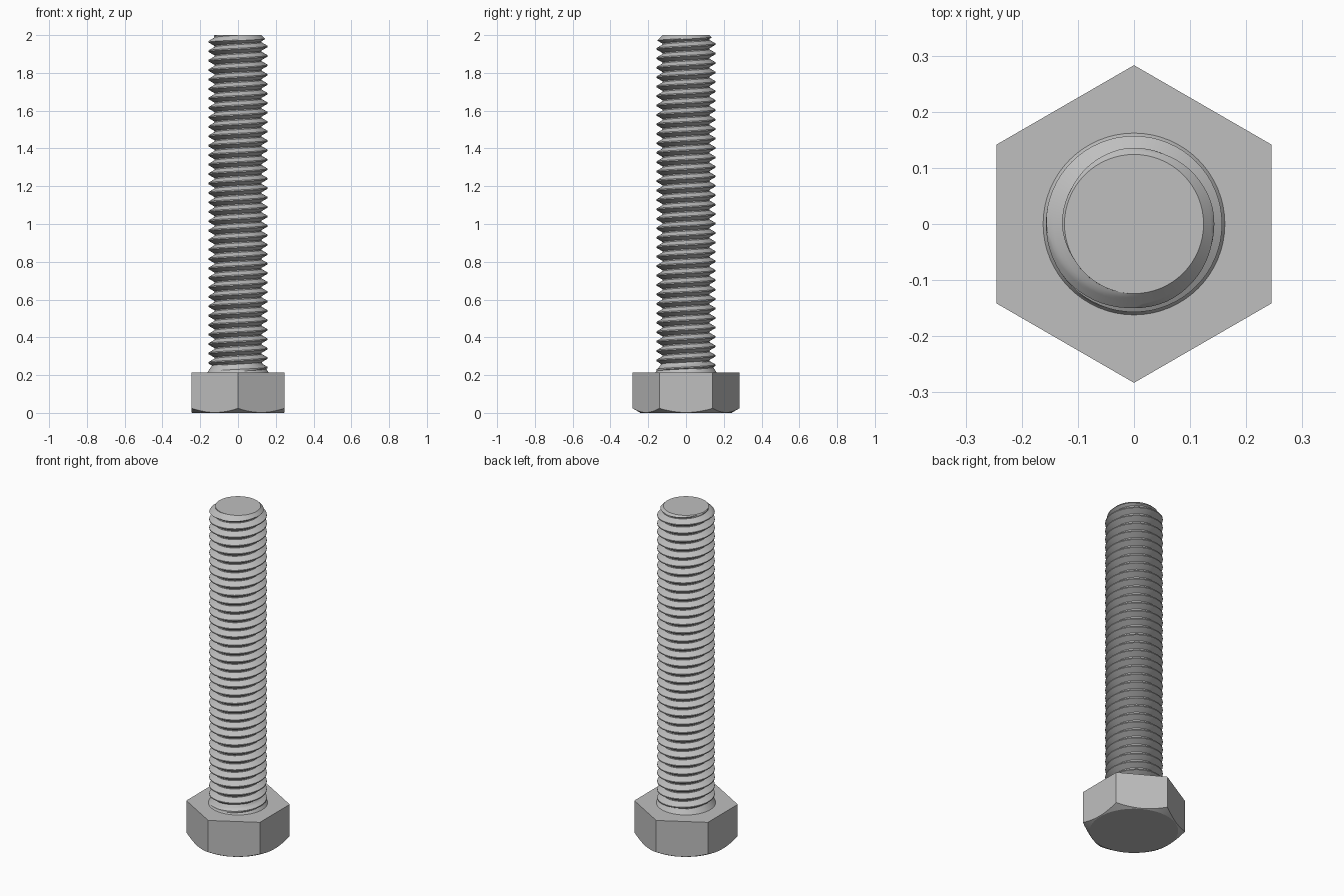
import bpy, bmesh
from math import sin, cos, pi, tan, radians, hypot

cube = bpy.data.objects.get("Cube")
if cube:
    bpy.data.objects.remove(cube)

HEAD_TOP, TOP = 0.215, 2.0
FLAT, CORNER = 0.245, 0.283
ROOT, CREST, PITCH = 0.124, 0.157, 0.05
SEGS = 64

steel = bpy.data.materials.new("grey steel")
steel.use_nodes = True
steel.diffuse_color = (0.52, 0.52, 0.52, 1)
steel.node_tree.nodes["Principled BSDF"].inputs["Base Color"].default_value = steel.diffuse_color


def finish(name, bm, angle):
    bmesh.ops.recalc_face_normals(bm, faces=bm.faces)
    mesh = bpy.data.meshes.new(name)
    bm.to_mesh(mesh)
    bm.free()
    mesh.materials.append(steel)
    obj = bpy.data.objects.new(name, mesh)
    bpy.context.collection.objects.link(obj)
    bpy.ops.object.select_all(action='DESELECT')
    obj.select_set(True)
    bpy.context.view_layer.objects.active = obj
    bpy.ops.object.shade_smooth_by_angle(angle=radians(angle))


# Hexagonal head: flat top, sides ending in the arcs of a 30 degree cone chamfer
bm = bmesh.new()
STEPS = 16
top, arc, base = [], [], []
for side in range(6):
    for s in range(STEPS):
        a, t = pi / 6 + side * pi / 3, s / STEPS
        b = a + pi / 3
        x = CORNER * (cos(a) * (1 - t) + cos(b) * t)
        y = CORNER * (sin(a) * (1 - t) + sin(b) * t)
        r = hypot(x, y)
        rim = FLAT - 0.004
        top.append(bm.verts.new((x, y, HEAD_TOP)))
        arc.append(bm.verts.new((x, y, (r - rim) * tan(pi / 6))))
        base.append(bm.verts.new((x * rim / r, y * rim / r, 0)))
n = len(top)
for i in range(n):
    j = (i + 1) % n
    bm.faces.new((top[i], arc[i], arc[j], top[j]))
    bm.faces.new((arc[i], base[i], base[j], arc[j]))
bm.faces.new(top)
bm.faces.new(base)
finish("hex_head", bm, 15)


# Threaded shank: right-handed helical rows, clipped by the collar and the tip chamfer
def thread_radius(phase):
    d = abs(phase - 0.5) * PITCH
    return max(ROOT, min(CREST, CREST - (d - 0.003) / tan(pi / 6)))


def shank_radius(r, z):
    collar = 0.162 - 0.7 * (z - HEAD_TOP)
    tip = ROOT + (TOP - z)
    return min(max(r, collar), tip)


bm = bmesh.new()
PHASES = [0, 0.06, 0.11, 0.195, 0.28, 0.36, 0.44, 0.56, 0.64, 0.72, 0.805, 0.89, 0.94]
ROWS = len(PHASES)
turns = int((TOP - HEAD_TOP) / PITCH) + 3
columns = []
for i in range(SEGS):
    a = 2 * pi * i / SEGS
    column = []
    for k in range(turns * ROWS):
        phase = PHASES[k % ROWS]
        z = HEAD_TOP + PITCH * (k // ROWS - 1 + phase + i / SEGS)
        z = max(HEAD_TOP, min(TOP, z))
        r = shank_radius(thread_radius(phase), z)
        column.append(bm.verts.new((r * cos(a), r * sin(a), z)))
    columns.append(column)
for i in range(SEGS):
    left, right = columns[i], columns[(i + 1) % SEGS]
    shift = ROWS if i == SEGS - 1 else 0
    for k in range(turns * ROWS - 1 - shift):
        quad = (left[k + shift], right[k], right[k + 1], left[k + 1 + shift]) if shift else \
               (left[k], right[k], right[k + 1], left[k + 1])
        if shift:
            quad = (left[k], right[k + shift], right[k + 1 + shift], left[k + 1])
        if max(v.co.z for v in quad) - min(v.co.z for v in quad) > 1e-6:
            bm.faces.new(quad)
bm.faces.new([c[-1] for c in columns])
bmesh.ops.remove_doubles(bm, verts=bm.verts, dist=1e-5)
bmesh.ops.delete(bm, geom=[v for v in bm.verts if not v.link_faces], context='VERTS')
finish("threaded_shank", bm, 30)
